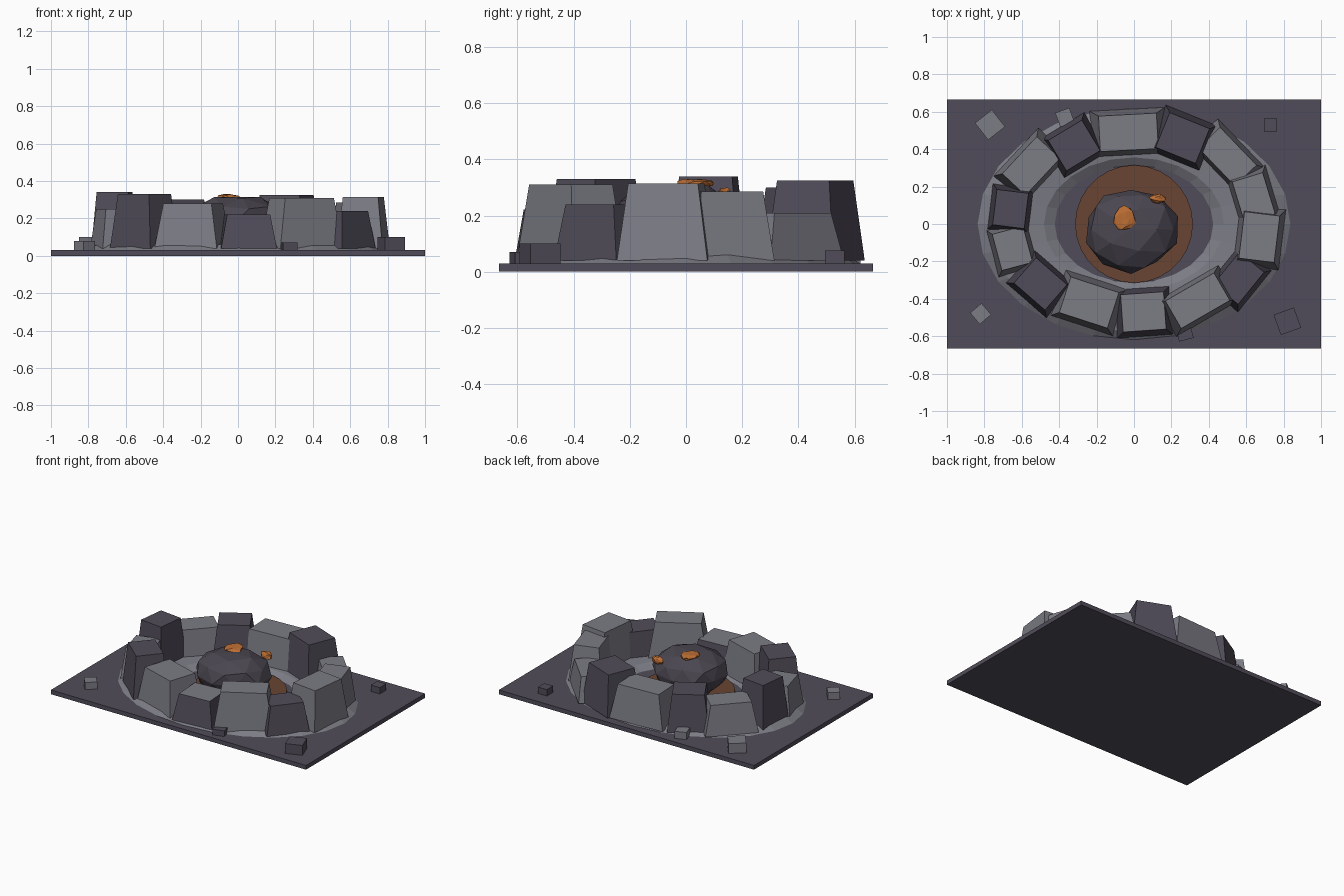
import bpy, bmesh, math, random
from mathutils import Matrix, Vector

cube = bpy.data.objects.get("Cube")
if cube:
    bpy.data.objects.remove(cube, do_unlink=True)
random.seed(4)


def material(name, r, g, b):
    m = bpy.data.materials.new(name)
    m.use_nodes = True
    m.diffuse_color = (r, g, b, 1)
    m.node_tree.nodes["Principled BSDF"].inputs["Base Color"].default_value = (r, g, b, 1)
    return m


DARK = material("dark slate", .082, .073, .1)
LIGHT = material("pale stone", .2, .2, .235)
ROCK = material("charred rock", .068, .061, .08)
RUST = material("scorched earth", .14, .058, .032)
EMBER = material("ember orange", .52, .16, .035)


def finish(name, bm, *mats):
    bmesh.ops.recalc_face_normals(bm, faces=bm.faces)
    mesh = bpy.data.meshes.new(name)
    bm.to_mesh(mesh)
    bm.free()
    for m in mats:
        mesh.materials.append(m)
    ob = bpy.data.objects.new(name, mesh)
    bpy.context.collection.objects.link(ob)
    return ob


def block(name, mats, x, y, angle, length, depth, bottom, top, taper=1.0):
    """Upright box whose top is length x depth and whose foot is wider by 1/taper."""
    bm = bmesh.new()
    bmesh.ops.create_cube(bm, size=1)
    for v in bm.verts:
        s = 1 if v.co.z > 0 else 1 / taper
        v.co = Vector((v.co.x * length * s, v.co.y * depth * s,
                       top if v.co.z > 0 else bottom))
    bm.normal_update()
    for f in bm.faces:
        f.material_index = len(mats) - 1 if f.normal.z > .9 else 0
    turn = Matrix.Translation((x, y, 0)) @ Matrix.Rotation(math.radians(angle), 4, 'Z')
    bmesh.ops.transform(bm, matrix=turn, verts=bm.verts)
    return finish(name, bm, *mats)


# Ground slab
block("ground_slab", [DARK], 0, 0, 0, 2, 1.333, 0, .03)

# Oval raised rim: a low flattened ring
bm = bmesh.new()
SEG, SIDES = 24, 8
loops = []
for i in range(SEG):
    a = math.tau * i / SEG
    loop = []
    for j in range(SIDES // 2 + 1):
        b = math.tau * j / SIDES
        r = .63 + .21 * math.cos(b)
        loop.append(bm.verts.new((r * math.cos(a), .74 * r * math.sin(a),
                                  .028 + .045 * math.sin(b))))
    loops.append(loop)
for i in range(SEG):
    p, q = loops[i], loops[(i + 1) % SEG]
    for j in range(SIDES // 2):
        bm.faces.new((p[j], q[j], q[j + 1], p[j + 1]))
finish("raised_rim", bm, LIGHT)

# Scorched disc in the crater
bm = bmesh.new()
bmesh.ops.create_cone(bm, cap_ends=True, segments=28, radius1=.315, radius2=.315, depth=.016,
                      matrix=Matrix.Translation((0, 0, .034)))
finish("scorched_disc", bm, RUST)

# Ring of tapered boulders: x, y, turn, length, depth, top, colours
boulders = [
    (-.03, .49, 3, .31, .19, .28, [LIGHT]),
    (.26, .46, -22, .23, .2, .325, [DARK]),
    (.5, .36, -46, .28, .16, .21, [LIGHT]),
    (.64, .14, -73, .23, .17, .285, [LIGHT]),
    (.67, -.07, 83, .25, .19, .315, [LIGHT]),
    (.56, -.29, 51, .22, .17, .24, [DARK]),
    (.34, -.41, 30, .3, .17, .31, [LIGHT]),
    (.05, -.47, 4, .23, .2, .222, [DARK, LIGHT]),
    (-.24, -.42, -18, .27, .2, .28, [LIGHT]),
    (-.5, -.32, -41, .22, .18, .33, [DARK]),
    (-.65, -.13, -75, .2, .17, .25, [LIGHT]),
    (-.66, .08, 83, .19, .17, .34, [DARK]),
    (-.55, .31, 47, .27, .17, .25, [LIGHT]),
    (-.32, .42, 31, .21, .19, .3, [DARK]),
]
for n, (x, y, turn, length, depth, top, mats) in enumerate(boulders, 1):
    block(f"boulder_{n}", mats, x, y, turn, length, depth, .04, top, .77)

# Loose stones on the slab: x, y, turn, size, top, colour
stones = [
    (-.77, .53, 38, .115, .1, LIGHT),
    (-.82, -.48, 40, .08, .08, LIGHT),
    (-.37, .57, 20, .08, .08, LIGHT),
    (.73, .53, 0, .07, .075, DARK),
    (.82, -.52, 20, .115, .1, DARK),
    (.27, -.58, 15, .08, .07, DARK),
]
for n, (x, y, turn, size, top, mat) in enumerate(stones, 1):
    block(f"loose_stone_{n}", [mat], x, y, turn, size, size, .025, top)


def lump(name, mat, centre, radii, detail, rough, ceiling):
    bm = bmesh.new()
    bmesh.ops.create_icosphere(bm, subdivisions=detail, radius=1)
    for v in bm.verts:
        k = 1 + random.uniform(-rough, rough)
        v.co = Vector([c + r * k * u for c, r, u in zip(centre, radii, v.co)])
        v.co.z = min(v.co.z, ceiling)
    return finish(name, bm, mat)


# Fallen rock in the middle, with glowing patches
lump("central_rock", ROCK, (-.015, -.03, .18), (.25, .225, .15), 2, .07, .315)
lump("ember_patch_top", EMBER, (-.05, .03, .314), (.058, .07, .016), 2, .15, .33)
lump("ember_patch_side", EMBER, (.13, .135, .272), (.045, .025, .03), 2, .15, .32)
